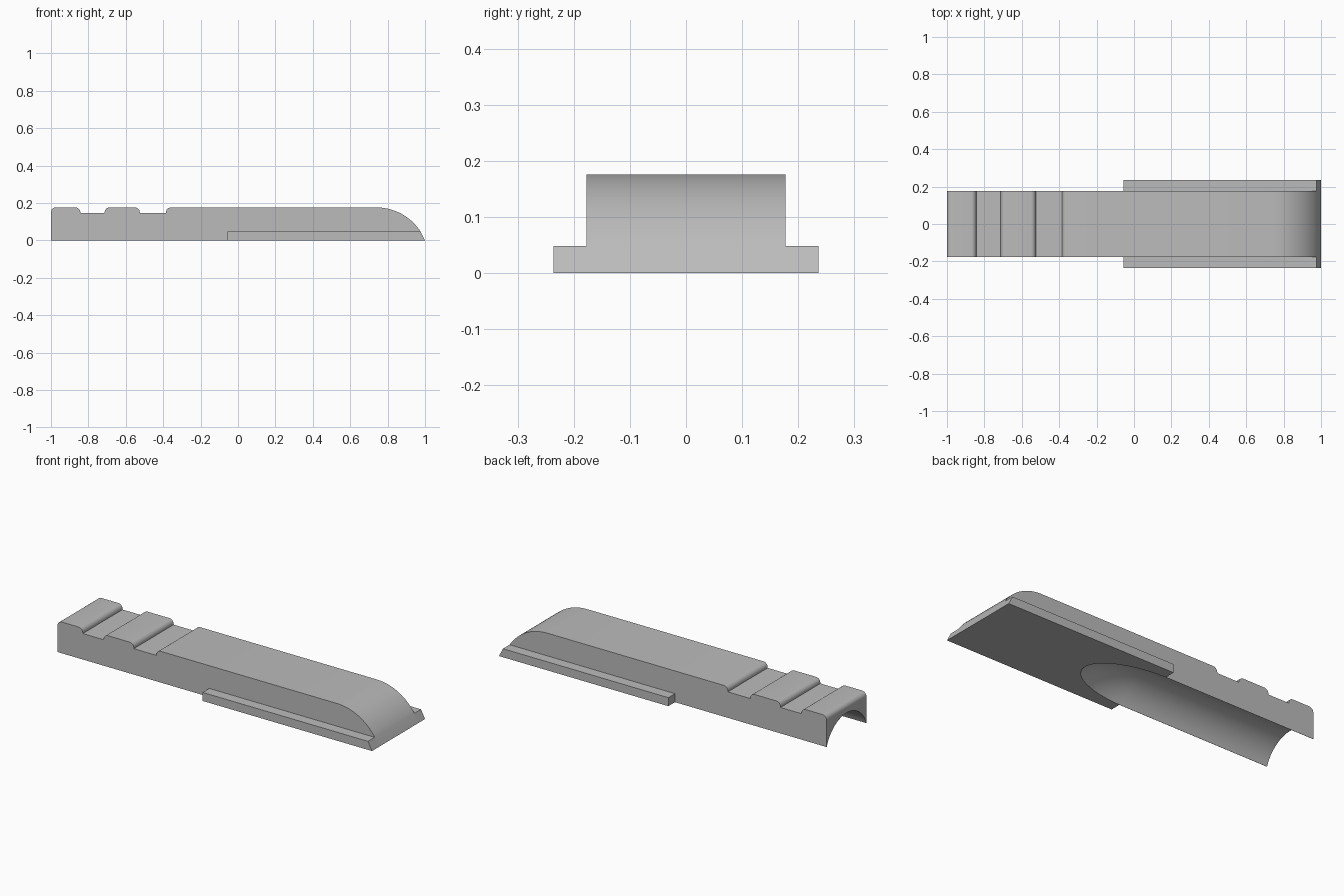
import bpy, bmesh
from math import sin, cos, pi, sqrt, radians

cube = bpy.data.objects.get("Cube")
if cube:
    bpy.data.objects.remove(cube, do_unlink=True)

grey = bpy.data.materials.new("plain_grey")
grey.use_nodes = True
colour = (0.5, 0.5, 0.5, 1)
grey.diffuse_color = colour
grey.node_tree.nodes["Principled BSDF"].inputs["Base Color"].default_value = colour

HALF, TOP, FLOOR = 0.177, 0.176, 0.146
RAIL, RAIL_TOP, RAIL_START = 0.236, 0.048, -0.055


def arc(cx, cz, r, start, end, steps=6):
    """Points on an arc, angles in degrees from +x."""
    angles = [radians(start + (end - start) * i / steps) for i in range(steps + 1)]
    return [(cx + r * cos(a), cz + r * sin(a)) for a in angles]


def finish(bm, name):
    bmesh.ops.recalc_face_normals(bm, faces=bm.faces)
    mesh = bpy.data.meshes.new(name)
    bm.to_mesh(mesh)
    bm.free()
    obj = bpy.data.objects.new(name, mesh)
    mesh.materials.append(grey)
    bpy.context.collection.objects.link(obj)
    return obj


def extrude_profile(name, points, y0, y1):
    """Extrude an (x, z) outline from y0 to y1."""
    bm = bmesh.new()
    face = bm.faces.new([bm.verts.new((x, y0, z)) for x, z in points])
    new = bmesh.ops.extrude_face_region(bm, geom=[face])["geom"]
    verts = [v for v in new if isinstance(v, bmesh.types.BMVert)]
    bmesh.ops.translate(bm, verts=verts, vec=(0, y1 - y0, 0))
    return finish(bm, name)


# Body outline: rounded grip ridges, long flat top, curved nose
r = 0.026
outline = [(-1, 0)]
for left, right in ((-1, -0.843), (-0.713, -0.525)):
    if left > -1:
        outline.append((left, FLOOR))
    outline += arc(left + r, TOP - r, r, 180, 90)
    outline += arc(right - r, TOP - r, r, 90, 0)
    outline.append((right, FLOOR))
outline.append((-0.385, FLOOR))
outline += arc(-0.385 + r, TOP - r, r, 180, 90)
outline += arc(0.74, TOP - 0.28, 0.28, 90, 33, 16)
outline.append((1, 0))
body = extrude_profile("body", outline, -HALF, HALF)

# Side rails with slanted front ends
for name, side in (("left_rail", 1), ("right_rail", -1)):
    extrude_profile(name, [(RAIL_START, 0), (1, 0), (0.975, RAIL_TOP),
                           (RAIL_START, RAIL_TOP)], side * HALF, side * RAIL)

# Cutter for the arched hollow underneath, with a rounded inner end
width, depth = 0.1765, 0.125
radius = (width ** 2 + depth ** 2) / (2 * depth)
start, stretch = -0.075, 0.39 / width
stations = [(-1.1, radius)]
for i in range(16):
    a = i / 16 * pi / 2
    stations.append((start + radius * stretch * sin(a), radius * cos(a)))
bm = bmesh.new()
rings = []
for x, rad in stations:
    rings.append([bm.verts.new((x, rad * cos(2 * pi * k / 48),
                                depth - radius + rad * sin(2 * pi * k / 48)))
                  for k in range(48)])
for a, b in zip(rings, rings[1:]):
    for k in range(48):
        bm.faces.new((a[k - 1], a[k], b[k], b[k - 1]))
bm.faces.new(rings[0])
bm.faces.new(rings[-1])
cutter = finish(bm, "hollow_cutter")
cutter.hide_render = True

cut = body.modifiers.new("hollow", 'BOOLEAN')
cut.operation = 'DIFFERENCE'
cut.solver = 'EXACT'
cut.object = cutter
bpy.context.view_layer.objects.active = body
body.select_set(True)
bpy.ops.object.modifier_apply(modifier=cut.name)
bpy.data.objects.remove(cutter, do_unlink=True)
bpy.ops.object.shade_smooth_by_angle(angle=radians(30))
